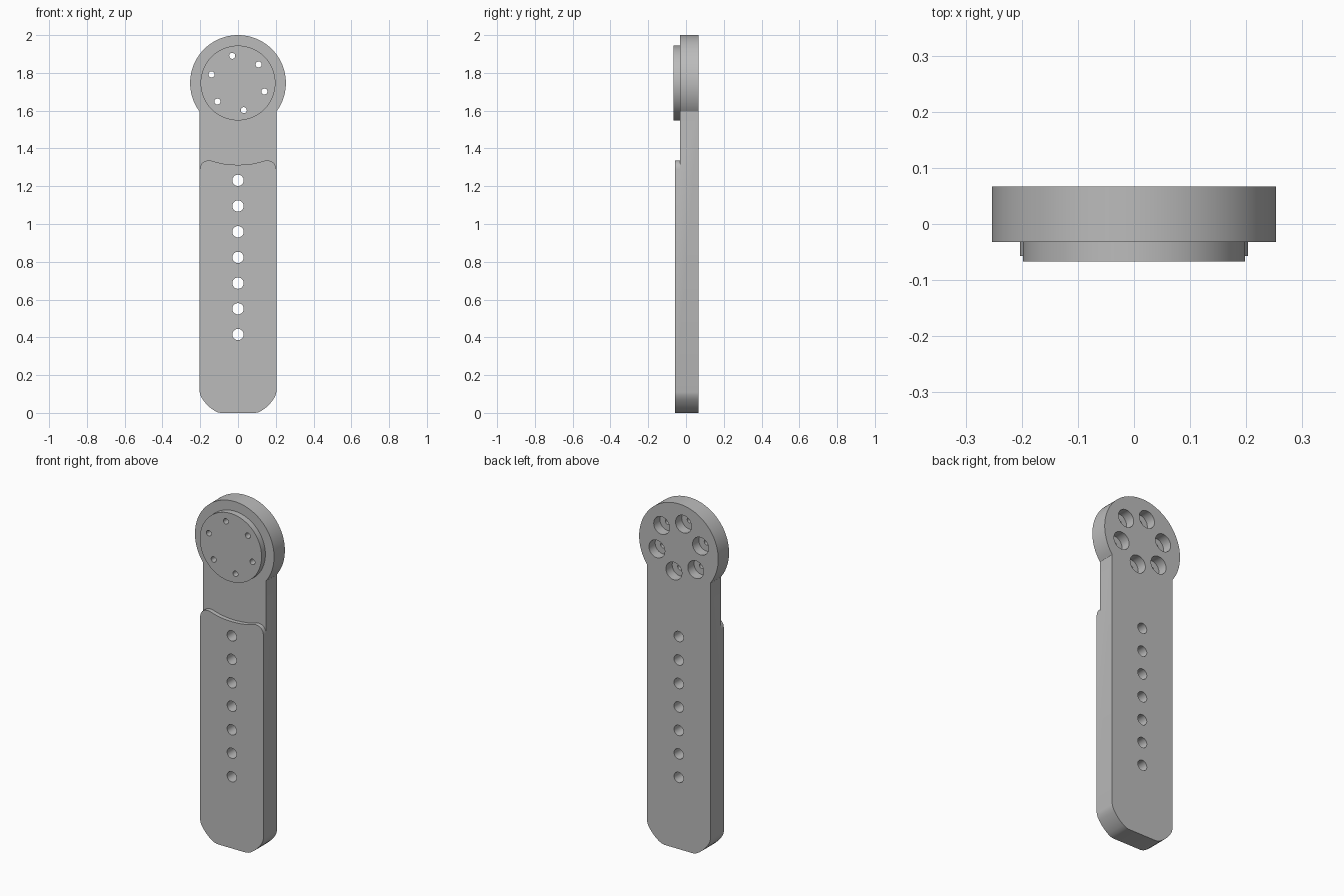
import bpy, bmesh, math

cube = bpy.data.objects.get("Cube")
if cube:
    bpy.data.objects.remove(cube, do_unlink=True)

HALF_W = 0.203            # half width of the shaft
HEAD_Z, HEAD_R = 1.7465, 0.2535
FRONT, STEP, BACK = -0.057, -0.032, 0.067

grey = bpy.data.materials.new("plain grey")
grey.use_nodes = True
colour = (0.5, 0.5, 0.5, 1)
grey.diffuse_color = colour
grey.node_tree.nodes["Principled BSDF"].inputs["Base Color"].default_value = colour


def prism(name, outline, y0, y1):
    """Extrude an (x, z) outline from y0 to y1."""
    bm = bmesh.new()
    face = bm.faces.new([bm.verts.new((x, y0, z)) for x, z in outline])
    out = bmesh.ops.extrude_face_region(bm, geom=[face])
    moved = [v for v in out["geom"] if isinstance(v, bmesh.types.BMVert)]
    bmesh.ops.translate(bm, verts=moved, vec=(0, y1 - y0, 0))
    bmesh.ops.recalc_face_normals(bm, faces=bm.faces)
    mesh = bpy.data.meshes.new(name)
    bm.to_mesh(mesh)
    bm.free()
    mesh.materials.append(grey)
    obj = bpy.data.objects.new(name, mesh)
    bpy.context.collection.objects.link(obj)
    return obj


def arc(cx, cz, r, start, end, n):
    angles = [math.radians(start + (end - start) * i / n) for i in range(n + 1)]
    return [(cx + r * math.cos(a), cz + r * math.sin(a)) for a in angles]


def disc(name, x, z, r, y0, y1, n=32):
    return prism(name, arc(x, z, r, 0, 360, n)[:-1], y0, y1)


def combine(target, tool, operation):
    mod = target.modifiers.new(operation.lower(), 'BOOLEAN')
    mod.operation, mod.object, mod.solver = operation, tool, 'EXACT'
    bpy.context.view_layer.objects.active = target
    bpy.ops.object.modifier_apply(modifier=mod.name)
    bpy.data.objects.remove(tool, do_unlink=True)


def mirrored(half):
    """Complete a right half, listed from the outside to the centre."""
    return half + [(-x, z) for x, z in reversed(half) if x > 0]


# Arm outline: round head, straight shaft, rounded lower corners
neck = math.degrees(math.acos(HALF_W / HEAD_R))
corner = [(HALF_W, 0.11), (0.198, 0.09), (0.186, 0.07), (0.17, 0.05),
          (0.15, 0.03), (0.127, 0.013), (0.11, 0.004), (0.092, 0)]
outline = arc(0, HEAD_Z, HEAD_R, -neck, 180 + neck, 72)
outline += list(reversed([(x, z) for x, z in mirrored(corner)]))
arm = prism("strap_arm", outline, FRONT, BACK)

# Wavy step that thins the neck and head
wave = [(0.3, 1.29), (HALF_W, 1.29), (0.199, 1.308), (0.19, 1.323),
        (0.175, 1.333), (0.157, 1.337), (0.14, 1.335), (0.115, 1.328),
        (0.085, 1.32), (0.045, 1.315), (0, 1.313)]
step = prism("step_cutter", mirrored(wave) + [(-0.3, 2.1), (0.3, 2.1)], -0.2, STEP)
combine(arm, step, 'DIFFERENCE')

# Raised round boss on the head
boss = disc("boss", 0, HEAD_Z, 0.198, -0.067, STEP + 0.02, 72)
combine(arm, boss, 'UNION')

# Row of adjustment holes in the shaft
for i in range(7):
    hole = disc("hole_cutter", 0, 0.415 + 0.136 * i, 0.03, -0.2, 0.2)
    combine(arm, hole, 'DIFFERENCE')

# Ring of screw holes, counterbored from the back
for i in range(6):
    a = math.radians(102 + 60 * i)
    x, z = 0.147 * math.cos(a), HEAD_Z + 0.147 * math.sin(a)
    combine(arm, disc("screw_cutter", x, z, 0.016, -0.2, 0.2, 20), 'DIFFERENCE')
    combine(arm, disc("counterbore_cutter", x, z, 0.051, 0.01, 0.2), 'DIFFERENCE')

# Smooth the curved walls and keep the edges crisp
bpy.ops.object.select_all(action='DESELECT')
arm.select_set(True)
bpy.context.view_layer.objects.active = arm
bpy.ops.object.shade_smooth_by_angle(angle=math.radians(30))
